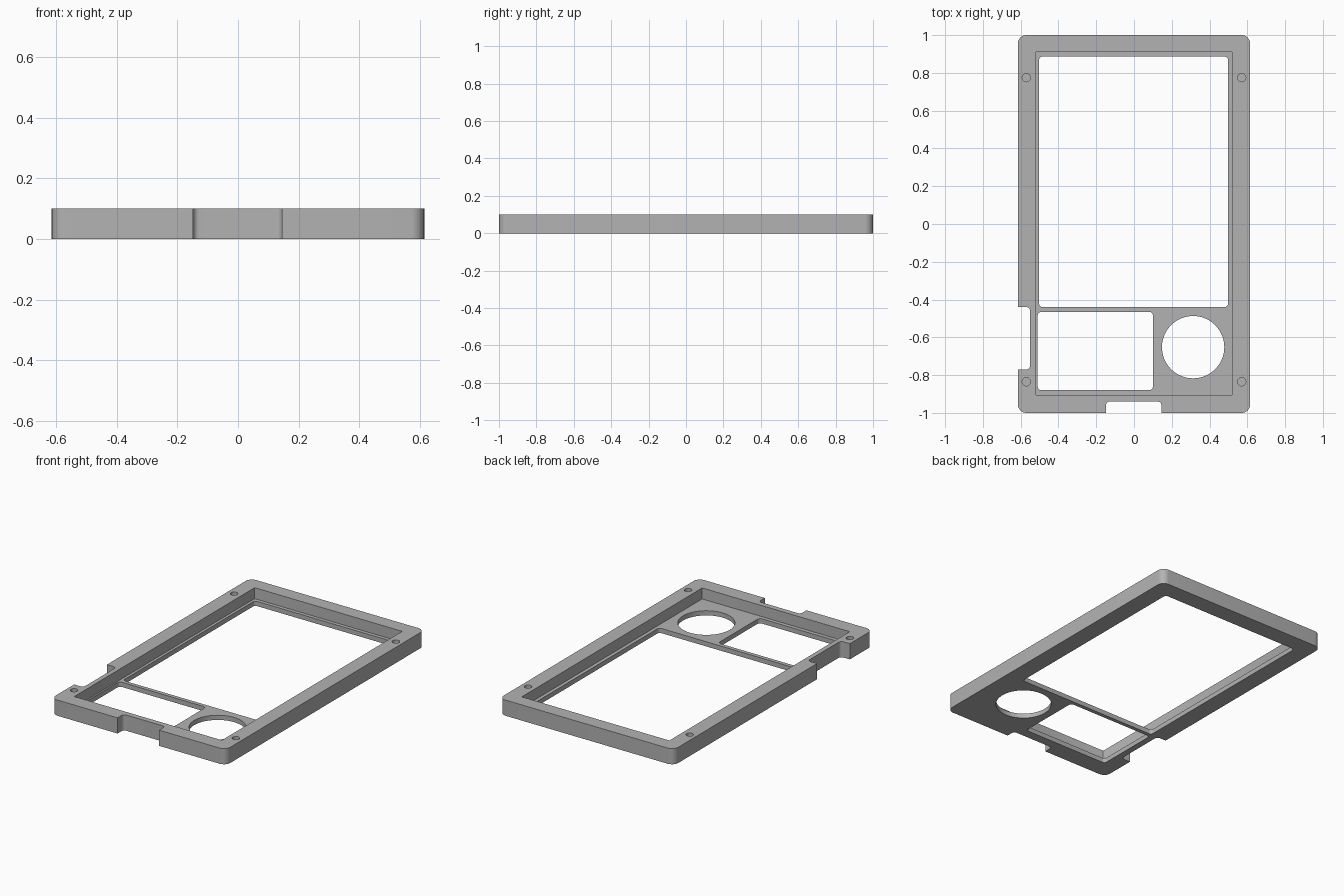
import bpy, bmesh, math

cube = bpy.data.objects.get("Cube")
if cube:
    bpy.data.objects.remove(cube, do_unlink=True)

HEIGHT, FLOOR = 0.1, 0.03

grey = bpy.data.materials.new("plain grey")
grey.use_nodes = True
grey.diffuse_color = (0.45, 0.45, 0.45, 1)
grey.node_tree.nodes["Principled BSDF"].inputs["Base Color"].default_value = (0.45, 0.45, 0.45, 1)


def prism(name, outline, z0, z1):
    """Extrude a flat outline between two heights."""
    bm = bmesh.new()
    face = bm.faces.new([bm.verts.new((x, y, z0)) for x, y in outline])
    top = bmesh.ops.extrude_face_region(bm, geom=[face])["geom"]
    bmesh.ops.translate(bm, vec=(0, 0, z1 - z0),
                        verts=[v for v in top if isinstance(v, bmesh.types.BMVert)])
    bmesh.ops.recalc_face_normals(bm, faces=bm.faces)
    mesh = bpy.data.meshes.new(name)
    bm.to_mesh(mesh)
    bm.free()
    mesh.materials.append(grey)
    obj = bpy.data.objects.new(name, mesh)
    bpy.context.collection.objects.link(obj)
    return obj


def rounded(x0, x1, y0, y1, r, steps=8):
    """Rectangle outline with rounded corners."""
    corners = [(x1 - r, y1 - r), (x0 + r, y1 - r), (x0 + r, y0 + r), (x1 - r, y0 + r)]
    return [(cx + r * math.cos(a), cy + r * math.sin(a))
            for q, (cx, cy) in enumerate(corners)
            for a in [math.pi / 2 * (q + i / steps) for i in range(steps + 1)]]


def circle(cx, cy, r, n):
    return [(cx + r * math.cos(math.tau * i / n), cy + r * math.sin(math.tau * i / n))
            for i in range(n)]


# Outer body of the case
frame = prism("case_frame", rounded(-0.615, 0.615, -1, 1, 0.045), 0, HEIGHT)

# Everything cut away: outline, lowest and highest point
below, above = -0.1, HEIGHT + 0.1
cuts = {
    "board_recess": (rounded(-0.52, 0.52, -0.905, 0.91, 0.004, 2), FLOOR, above),
    "screen_window": (rounded(-0.503, 0.498, -0.44, 0.887, 0.02), below, above),
    "keypad_window": (rounded(-0.51, 0.10, -0.88, -0.465, 0.02), below, above),
    "dial_hole": (circle(0.313, -0.652, 0.165, 64), below, above),
    "side_notch": (rounded(-0.8, -0.55, -0.77, -0.44, 0.02), below, above),
    "front_notch": (rounded(-0.148, 0.145, -1.2, -0.94, 0.02), below, above),
}
for side, x in (("right", -0.57), ("left", 0.57)):
    for end, y in (("front", -0.835), ("back", 0.775)):
        cuts[f"{end}_{side}_screw_hole"] = (circle(x, y, 0.022, 24), FLOOR, above)

cutters = []
for name, (outline, z0, z1) in cuts.items():
    cutter = prism(name + "_cutter", outline, z0, z1)
    cutter.hide_render = True
    cutters.append(cutter)
    mod = frame.modifiers.new(name, "BOOLEAN")
    mod.operation, mod.solver, mod.object = "DIFFERENCE", "EXACT", cutter

# Apply the cuts and drop the cutters
bpy.context.view_layer.objects.active = frame
frame.select_set(True)
for mod in list(frame.modifiers):
    bpy.ops.object.modifier_apply(modifier=mod.name)
for cutter in cutters:
    bpy.data.objects.remove(cutter, do_unlink=True)

bpy.ops.object.shade_smooth_by_angle(angle=math.radians(30))
